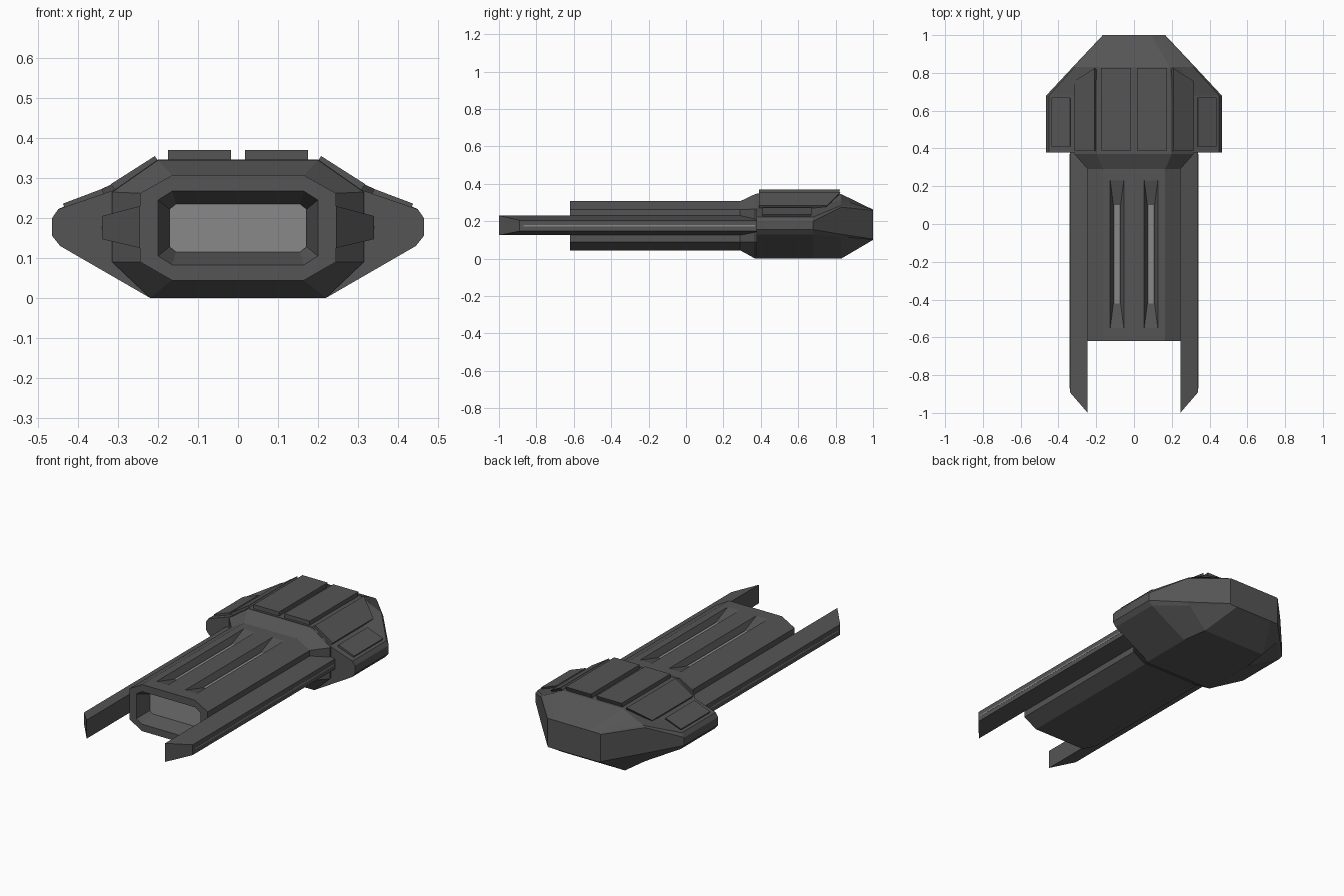
import bpy, bmesh
from mathutils import Vector

if "Cube" in bpy.data.objects:
    bpy.data.objects.remove(bpy.data.objects["Cube"])


def material(name, v):
    m = bpy.data.materials.new(name)
    m.diffuse_color = (v, v, v, 1)
    m.use_nodes = True
    m.node_tree.nodes["Principled BSDF"].inputs["Base Color"].default_value = m.diffuse_color
    return m


DARK = material("dark_grey", 0.09)
LIGHT = material("light_grey", 0.25)


def loft(name, rings, mat=DARK, mirror=False):
    """Skin a closed solid over rings of 3D points."""
    bm = bmesh.new()
    rows = [[bm.verts.new(p) for p in ring] for ring in rings]
    n = len(rows[0])
    for a, b in zip(rows, rows[1:]):
        for i in range(n):
            j = (i + 1) % n
            bm.faces.new((a[i], a[j], b[j], b[i]))
    bm.faces.new(rows[0])
    bm.faces.new(rows[-1])
    bmesh.ops.recalc_face_normals(bm, faces=bm.faces)
    me = bpy.data.meshes.new(name)
    bm.to_mesh(me)
    bm.free()
    me.materials.append(mat)
    ob = bpy.data.objects.new(name, me)
    bpy.context.collection.objects.link(ob)
    if mirror:
        mod = ob.modifiers.new("mirror", 'MIRROR')
        mod.use_mirror_merge = False
    return ob


def section(y, half):
    """Full ring at y from the +x half profile (top to bottom)."""
    return [(x, y, z) for x, z in half] + [(-x, y, z) for x, z in reversed(half)]


def rect(z, x0, x1, y0, y1):
    return [(x0, y0, z), (x1, y0, z), (x1, y1, z), (x0, y1, z)]


# Long body: recessed nozzle, rim, straight tube, flare into the head
tube = [(.165, .307), (.245, .262), (.245, .09), (.165, .044)]
body = loft("body", [
    section(-.54, [(.155, .235), (.172, .222), (.172, .128), (.155, .115)]),
    section(-.62, [(.165, .267), (.20, .245), (.20, .105), (.165, .083)]),
    section(-.62, tube),
    section(.29, tube),
    section(.37, [(.20, .345), (.315, .265), (.315, .09), (.22, 0)]),
    section(.40, [(.20, .345), (.315, .265), (.315, .09), (.22, 0)]),
])

# Two tapered channels sunk into the top of the body
for s in (-1, 1):
    cutter = loft("channel_cutter", [
        rect(.317, s * .09 - .041, s * .09 + .041, -.592, .272),
        rect(.275, s * .09 - .019, s * .09 + .019, -.42, .10)])
    cutter.hide_render = True
    mod = body.modifiers.new("channel", 'BOOLEAN')
    mod.operation = 'DIFFERENCE'
    mod.solver = 'EXACT'
    mod.object = cutter
    bpy.context.view_layer.objects.active = body
    bpy.ops.object.modifier_apply(modifier=mod.name)
    bpy.data.objects.remove(cutter)

# Light inlays: nozzle back wall and channel floors
loft("nozzle_plate", [
    section(y, [(.155, .235), (.17, .222), (.17, .128), (.155, .115)])
    for y in (-.543, -.535)], LIGHT)
loft("channel_light", [rect(z, .078, .102, -.42, .10) for z in (.27, .277)],
     LIGHT, True)

# Wide faceted head
wide = [(.20, .347), (.31, .27), (.45, .222), (.465, .20),
        (.465, .155), (.445, .13), (.22, 0)]
loft("head", [
    section(.378, wide),
    section(.68, wide),
    section(.83, [(.19, .345), (.25, .315), (.315, .285), (.325, .275),
                  (.325, .13), (.305, .115), (.20, 0)]),
    section(1.0, [(.09, .262), (.13, .262), (.16, .262), (.165, .258),
                  (.165, .105), (.16, .10), (.12, .10)]),
])

# Side rails with slanted tips
loft("side_rail", [
    [(.245, y0, .23), (.34, y1, .205), (.34, y1, .147), (.245, y0, .125)]
    for y0, y1 in ((-1.0, -.89), (.39, .39))], DARK, True)
loft("rail_strip", [
    [(.335, y, .172), (.341, y, .172), (.341, y, .18), (.335, y, .18)]
    for y in (-.87, .37)], LIGHT, True)


def panel(name, inner, outer, y0, y_in, y_out, thick=.028):
    """Armour plate between two (x, z) edges, sunk along its own normal."""
    (x0, z0), (x1, z1) = inner, outer
    top = [Vector(p) for p in ((x0, y0, z0), (x1, y0, z1),
                               (x1, y_out, z1), (x0, y_in, z0))]
    down = Vector((z1 - z0, 0, x0 - x1)).normalized() * thick
    base = [p + down for p in top]
    for i in (2, 3):
        base[i].y -= .012
    loft(name, [top, base], DARK, True)


# Armour plates on the head
panel("centre_plate", (.017, .37), (.175, .37), .39, .825, .825)
panel("shoulder_plate", (.208, .355), (.318, .285), .39, .825, .755)
panel("outer_plate", (.34, .273), (.438, .236), .41, .67, .67)
